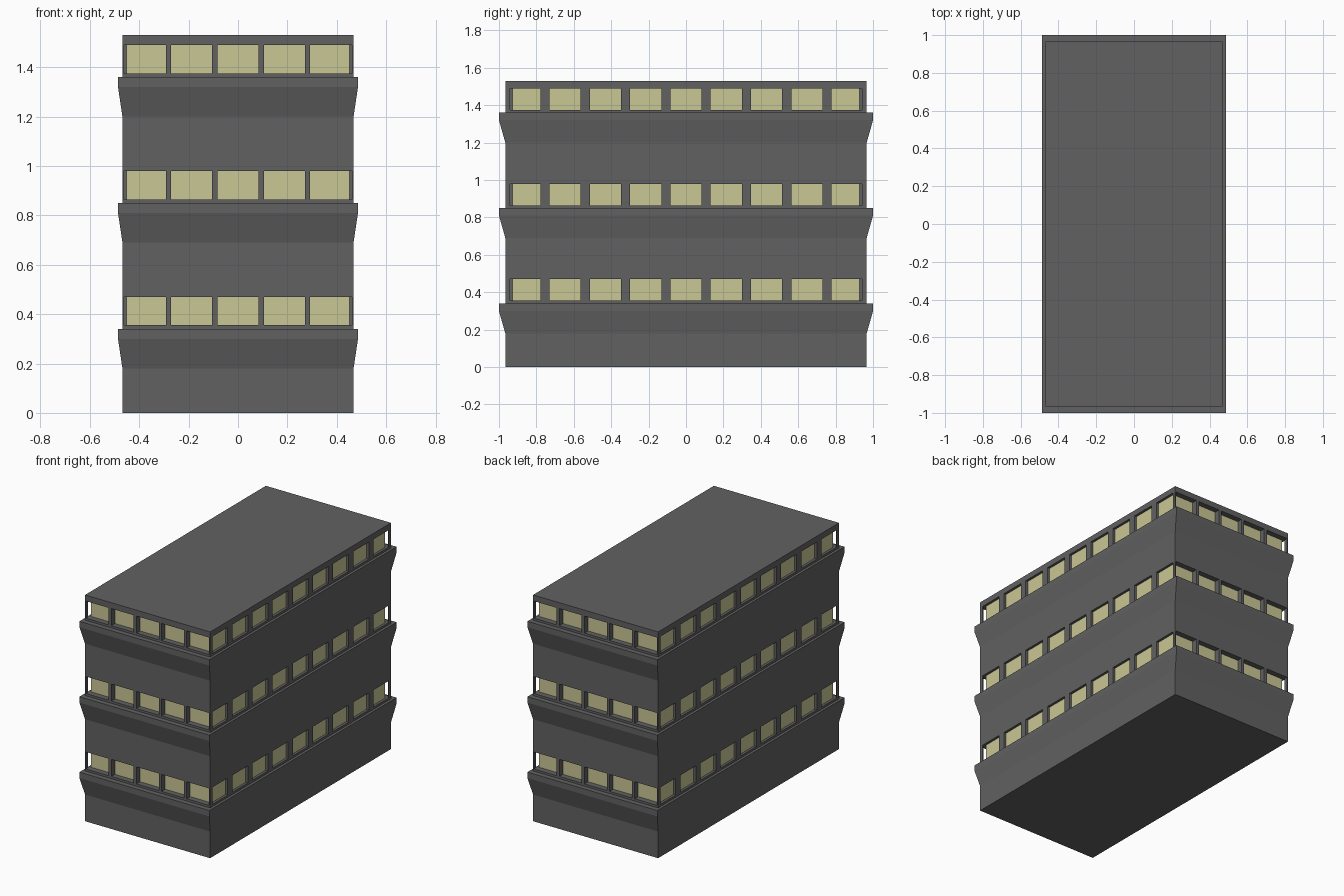
import bpy, bmesh

if "Cube" in bpy.data.objects:
    bpy.data.objects.remove(bpy.data.objects["Cube"])

BX, BY = 0.468, 0.966      # outer wall half sizes
LX, LY = 0.486, 1.0        # ledge half sizes
GX, GY = 0.451, 0.928      # glass half sizes
FLOOR = 0.51
WIN0, WIN1 = 0.355, 0.47   # window band heights on each floor


def material(name, rgb):
    m = bpy.data.materials.new(name)
    m.diffuse_color = (*rgb, 1)
    m.use_nodes = True
    m.node_tree.nodes["Principled BSDF"].inputs["Base Color"].default_value = m.diffuse_color
    return m


grey = material("dark_concrete", (0.12, 0.12, 0.12))
yellow = material("lit_glass", (0.59, 0.57, 0.30))


def finish(bm, name, mat):
    bmesh.ops.recalc_face_normals(bm, faces=bm.faces)
    me = bpy.data.meshes.new(name)
    bm.to_mesh(me)
    bm.free()
    ob = bpy.data.objects.new(name, me)
    ob.data.materials.append(mat)
    bpy.context.collection.objects.link(ob)
    return ob


def loft(name, rings, mat, cap=True):
    """Stack rectangular rings (half x, half y, z) into a shell."""
    bm = bmesh.new()
    loops = [[bm.verts.new((sx * x, sy * y, z))
              for sx, sy in ((-1, -1), (1, -1), (1, 1), (-1, 1))]
             for x, y, z in rings]
    for a, b in zip(loops, loops[1:]):
        for i in range(4):
            j = (i + 1) % 4
            bm.faces.new((a[i], a[j], b[j], b[i]))
    if cap:
        bm.faces.new(loops[0][::-1])
        bm.faces.new(loops[-1])
    return finish(bm, name, mat)


def add_box(bm, x0, x1, y0, y1, z0, z1):
    vs = bmesh.ops.create_cube(bm, size=1)["verts"]
    for v in vs:
        v.co.x = x1 if v.co.x > 0 else x0
        v.co.y = y1 if v.co.y > 0 else y0
        v.co.z = z1 if v.co.z > 0 else z0


# Wall sections with flared ledges, between the window bands
bottom = 0.0
for f in range(3):
    z = f * FLOOR
    loft(f"wall_{f + 1}", [
        (BX, BY, bottom), (BX, BY, z + 0.18), (LX, LY, z + 0.30),
        (LX, LY, z + 0.34), (BX, BY, z + 0.34), (BX, BY, z + WIN0)], grey)
    bottom = z + WIN1
loft("roof", [(BX, BY, bottom), (BX, BY, 3 * FLOOR)], grey)

# Recessed glass and window posts on every floor
for f in range(3):
    z0, z1 = f * FLOOR + WIN0, f * FLOOR + WIN1
    loft(f"glass_{f + 1}", [(GX, GY, z0), (GX, GY, z1)], yellow, cap=False)

    bm = bmesh.new()
    for s in (-1, 1):
        # posts between the five front and back windows
        for i in range(4):
            x = (i - 1.5) * 0.188
            ys = sorted((s * GY, s * BY))
            add_box(bm, x - 0.0105, x + 0.0105, *ys, z0, z1)
        # posts between the nine side windows
        for i in range(8):
            y = (i - 3.5) * 0.2155
            xs = sorted((s * GX, s * BX))
            add_box(bm, *xs, y - 0.0245, y + 0.0245, z0, z1)
        # slim corner posts
        for t in (-1, 1):
            xs = sorted((s * 0.461, s * BX))
            ys = sorted((t * 0.942, t * BY))
            add_box(bm, *xs, *ys, z0, z1)
    finish(bm, f"window_posts_{f + 1}", grey)
